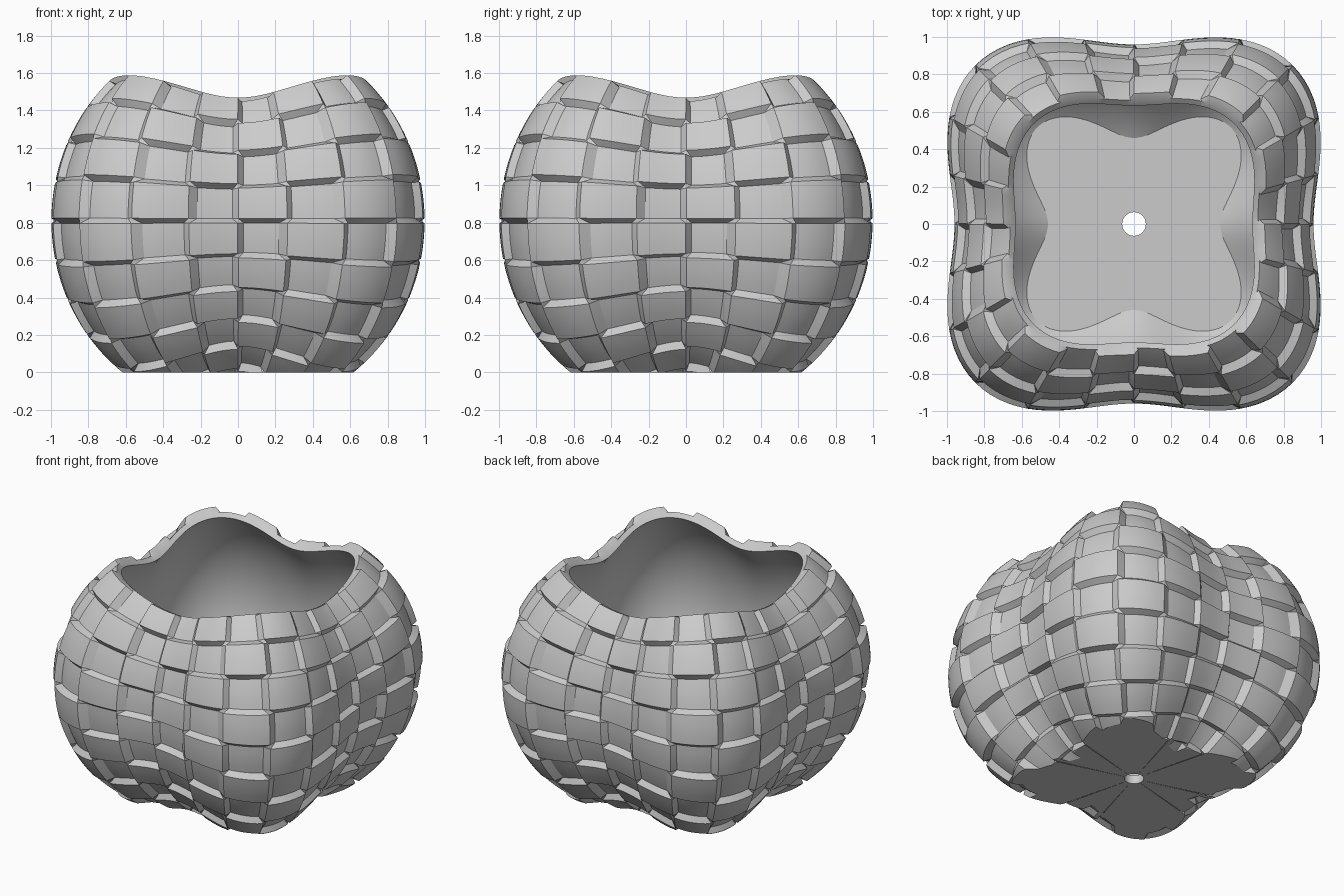
import bpy
import bmesh
from math import sin, cos, radians, hypot

if "Cube" in bpy.data.objects:
    bpy.data.objects.remove(bpy.data.objects["Cube"], do_unlink=True)

CENTRE_Z = 0.81       # height of the widest ring
COLUMNS = 24
COL, ROW = 360 / COLUMNS, 11.25   # tile size in degrees
GAP = 0.7             # latitude inset of each tile
RAISE = 0.04          # height of raised tiles
WALL = 0.04
RIM_LAT = 44
FLOOR_Z = 0.06
HOLE_R = 0.063


def point(lon, lat, offset):
    """Sphere swollen into four lobes, most strongly around its widest ring."""
    a, b = radians(lon), radians(lat)
    r = 0.92 + 0.24 * sin(2 * a) ** 2 * cos(b) + offset
    return (r * cos(b) * sin(a), -r * cos(b) * cos(a), CENTRE_Z + r * sin(b))


def spread(lo, hi, n):
    return [lo + (hi - lo) * k / n for k in range(n + 1)]


def tile_ring(lat, j):
    """One ring through tile row j; raised tiles are wider, leaving slanted sides."""
    ring = []
    for i in range(COLUMNS):
        raised = (i + j) % 2 == 0
        half = COL / 2 - (0.1 if raised else 1.9)
        ring += [point((i + 0.5) * COL + t * half, lat, RAISE if raised else 0)
                 for t in spread(-1, 1, 6)]
    return ring


def plain_ring(lat, offset):
    return [point((i + 0.5) * COL + t * (COL / 2 - 1), lat, offset)
            for i in range(COLUMNS) for t in spread(-1, 1, 6)]


def extrude_to_hole(bm, edges, z):
    """Close a ring of edges with a flat face ring running in to the drain hole."""
    new = bmesh.ops.extrude_edge_only(bm, edges=edges)["geom"]
    for v in new:
        if isinstance(v, bmesh.types.BMVert):
            d = hypot(v.co.x, v.co.y)
            v.co = (v.co.x / d * HOLE_R, v.co.y / d * HOLE_R, z)
    return [e for e in new if isinstance(e, bmesh.types.BMEdge)]


def add_layer(bm, rings, cut_z):
    """Skin closed rings of points, trim flat at cut_z and cap to the drain hole."""
    rows = [[bm.verts.new(p) for p in ring] for ring in rings]
    n = len(rows[0])
    faces = [bm.faces.new((a[k], a[(k + 1) % n], b[(k + 1) % n], b[k]))
             for a, b in zip(rows, rows[1:]) for k in range(n)]
    verts = [v for row in rows for v in row]
    edges = list({e for f in faces for e in f.edges})
    cut = bmesh.ops.bisect_plane(bm, geom=verts + edges + faces, dist=1e-5,
                                 plane_co=(0, 0, cut_z), plane_no=(0, 0, 1),
                                 clear_inner=True)["geom_cut"]
    border = [e for e in cut if isinstance(e, bmesh.types.BMEdge) and e.is_boundary]
    return extrude_to_hole(bm, border, cut_z)


bm = bmesh.new()
rim = plain_ring(RIM_LAT, 0)

# Tiled outside with flat base
outer = []
for j in range(-6, 4):
    top = min((j + 1) * ROW, RIM_LAT) - GAP
    outer += [tile_ring(lat, j) for lat in spread(j * ROW + GAP, top, 4)]
base_hole = add_layer(bm, outer + [rim], 0.0)

# Rim and smooth inside with flat floor
inner = [plain_ring(lat, -WALL) for lat in spread(RIM_LAT, -6 * ROW, 40)]
add_layer(bm, [rim] + inner, FLOOR_Z)

# Drain hole wall
extrude_to_hole(bm, base_hole, FLOOR_Z)

bmesh.ops.remove_doubles(bm, verts=bm.verts, dist=1e-5)
bmesh.ops.recalc_face_normals(bm, faces=bm.faces)

mesh = bpy.data.meshes.new("tiled_pot")
bm.to_mesh(mesh)
bm.free()
pot = bpy.data.objects.new("tiled_pot", mesh)
bpy.context.collection.objects.link(pot)

# Plain grey finish
grey = bpy.data.materials.new("plain_grey")
grey.use_nodes = True
colour = (0.6, 0.6, 0.6, 1)
grey.diffuse_color = colour
grey.node_tree.nodes["Principled BSDF"].inputs["Base Color"].default_value = colour
mesh.materials.append(grey)

bpy.ops.object.select_all(action="DESELECT")
pot.select_set(True)
bpy.context.view_layer.objects.active = pot
bpy.ops.object.shade_smooth_by_angle(angle=radians(28))
